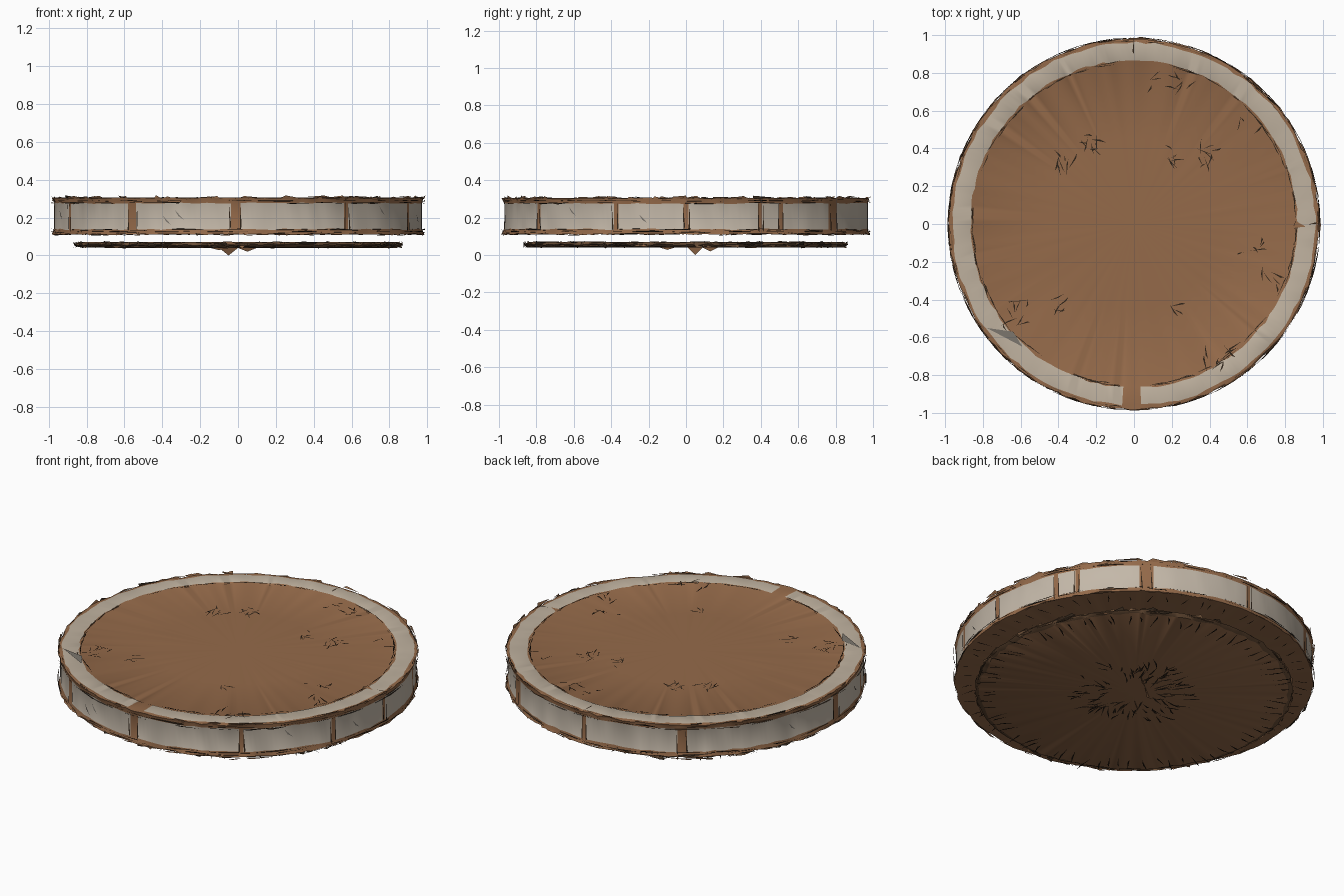
import bpy, bmesh, math, random
from mathutils import Vector

if "Cube" in bpy.data.objects:
    bpy.data.objects.remove(bpy.data.objects["Cube"])

random.seed(7)
N = 240                      # one and a half degrees per face
TAU = math.tau


def material(name, rgb):
    m = bpy.data.materials.new(name)
    m.diffuse_color = (*rgb, 1)
    m.use_nodes = True
    m.node_tree.nodes["Principled BSDF"].inputs["Base Color"].default_value = m.diffuse_color
    return m


BROWN = material("clay brown", (0.30, 0.145, 0.068))
PALE = material("pale stone", (0.52, 0.44, 0.345))
DARK = material("crack dark", (0.030, 0.018, 0.010))
UMBER = material("umber edge", (0.16, 0.085, 0.042))
GREY = material("stone grey", (0.20, 0.18, 0.155))
WALL = material("wall stone", (0.55, 0.48, 0.395))
MATS = [BROWN, PALE, DARK, UMBER, GREY, WALL]


def finish(bm, name, smooth=False):
    me = bpy.data.meshes.new(name)
    bm.to_mesh(me)
    bm.free()
    for m in MATS:
        me.materials.append(m)
    ob = bpy.data.objects.new(name, me)
    bpy.context.collection.objects.link(ob)
    if smooth:
        bpy.context.view_layer.objects.active = ob
        ob.select_set(True)
        bpy.ops.object.shade_smooth_by_angle(angle=math.radians(35))
        ob.select_set(False)
    return ob


def polar(r, a, z):
    return Vector((r * math.cos(a), r * math.sin(a), z))


def jit(s):
    return random.uniform(-s, s)


def lathe(name, rows, rule):
    """Revolve rows of (radius, z, radius jitter, z jitter), top centre to bottom centre."""
    bm = bmesh.new()
    rings = []
    for r, z, jr, jz in rows:
        if r == 0:
            rings.append([bm.verts.new((0, 0, z))] * N)
            continue
        # jitter every second point, the ones between follow the average
        dr = [jit(jr) for _ in range(N // 2)]
        dz = [jit(jz) for _ in range(N // 2)]
        ring = []
        for i in range(N):
            k, n = i // 2, (i + i % 2) // 2 % (N // 2)
            ring.append(bm.verts.new(polar(r + (dr[k] + dr[n]) / 2, TAU * (i - 0.5) / N,
                                           z + (dz[k] + dz[n]) / 2)))
        rings.append(ring)
    for b, (up, lo) in enumerate(zip(rings, rings[1:])):
        for i in range(N):
            j = (i + 1) % N
            f = bm.faces.new(list(dict.fromkeys((up[i], lo[i], lo[j], up[j]))))
            f.material_index = rule(b, i * 360 / N)
    return finish(bm, name, True)


# Round slab: brown core, pale top border and pale wall blocks between brown joints
WALL_JOINTS = {0: 0.8, 24: 0.8, 31: 0.8, 54: 1.6, 90: 0.8, 123.5: 1.6, 182: 1.6,
               204: 0.8, 235: 1.6, 269: 1.6, 306: 0.9, 337: 0.8}       # degrees: half width
TOP_JOINTS = {269.6: 3.1}


def in_joint(deg, joints):
    return any(abs((deg - a + 180) % 360 - 180) < w for a, w in joints.items())


def slab_colour(band, deg):
    if band == 3:
        return 0 if in_joint(deg, TOP_JOINTS) else 1
    if band == 6:
        return 0 if in_joint(deg, WALL_JOINTS) else 5
    return 0


lathe("round_slab", [
    (0, 0.302, 0, 0), (0.45, 0.302, 0, 0.001), (0.855, 0.300, 0.003, 0.001),
    (0.866, 0.305, 0.006, 0.001), (0.960, 0.305, 0.006, 0.001),
    (0.980, 0.303, 0.006, 0.004), (0.972, 0.276, 0.001, 0.004),
    (0.972, 0.138, 0.001, 0.004), (0.980, 0.112, 0.006, 0.004),
    (0.860, 0.114, 0.005, 0.002), (0, 0.118, 0, 0)], slab_colour)

# Thin base disc hanging below the slab, with a ragged edge
lathe("base_disc", [
    (0, 0.070, 0, 0), (0.845, 0.068, 0.01, 0.004), (0.868, 0.056, 0.006, 0.004),
    (0.845, 0.044, 0.01, 0.004), (0, 0.040, 0, 0)],
    lambda b, d: 3 if b in (1, 2) else 0)


def triangles(name, tris):
    bm = bmesh.new()
    for pts, mat in tris:
        bm.faces.new([bm.verts.new(p) for p in pts]).material_index = mat
    return finish(bm, name)


# Flaked splinters along the rims
def rim_splinters(name, z, count, spread, sign, radius, mats):
    tris = []
    for _ in range(count):
        a, w = random.uniform(0, TAU), random.uniform(0.02, 0.09)
        r = radius + jit(0.005)
        tris.append(((polar(r, a - w, z + jit(spread)),
                      polar(r, a + w, z + jit(spread)),
                      polar(r + random.uniform(0, 0.008), a + jit(w),
                            z + sign * random.uniform(0.004, 0.016))), random.choice(mats)))
    return triangles(name, tris)


rim_splinters("top_rim_splinters", 0.302, 70, 0.008, 1, 0.979, (0, 0, 0, 3, 2))
rim_splinters("bottom_rim_splinters", 0.113, 70, 0.008, -0.5, 0.979, (0, 0, 3, 2))
rim_splinters("base_edge_upper_splinters", 0.060, 60, 0.012, 1, 0.865, (0, 3, 3, 2))
rim_splinters("base_edge_lower_splinters", 0.052, 60, 0.012, -1, 0.865, (0, 3, 3, 2))


# Thin cracks: slivers laid flat at a height, each along a direction
def sliver(r, a, z, direction, length, width, mat=2):
    c = polar(r, a, z)
    d = Vector((math.cos(direction), math.sin(direction), 0)) * length / 2
    n = Vector((-d.y, d.x, 0)).normalized() * width
    return ((c - d, c + d, c + n + d * jit(0.8)), mat)


cracks = []
for cx, cy, count in ((-0.23, 0.43, 9), (-0.38, 0.33, 7), (0.22, 0.37, 6), (0.4, 0.36, 9),
                      (0.25, 0.75, 6), (-0.4, -0.42, 5), (0.62, -0.14, 5), (0.42, -0.72, 6),
                      (0.23, -0.43, 3), (0.74, -0.3, 5), (-0.6, -0.4, 5), (0.53, -0.67, 4),
                      (-0.65, -0.5, 5), (0.6, 0.55, 3), (0.1, 0.75, 3)):
    for _ in range(count):
        x, y = cx + jit(0.06), cy + jit(0.05)
        cracks.append(sliver(math.hypot(x, y), math.atan2(y, x), 0.305, random.uniform(0, TAU),
                             random.uniform(0.03, 0.10), random.uniform(0.004, 0.010)))
for _ in range(75):          # seam between the core and the border
    a = random.uniform(0, TAU)
    cracks.append(sliver(0.857 + jit(0.006), a, 0.307, a + math.pi / 2 + jit(0.08),
                         random.uniform(0.08, 0.16), 0.005))
for _ in range(40):          # outer edge of the border
    a = random.uniform(0, TAU)
    cracks.append(sliver(0.972 + jit(0.004), a, 0.307, a + math.pi / 2 + jit(0.06),
                         random.uniform(0.06, 0.14), 0.005, random.choice((2, 3))))
cracks.append(sliver(0.945, math.pi / 2, 0.308, math.pi / 2, 0.09, 0.008))
cracks.append(sliver(0.95, 0, 0.308, 0.1, 0.06, 0.008))
cracks.append(sliver(0.875, -0.02, 0.3075, 0.1, 0.07, 0.035, 0))
triangles("top_cracks", cracks)

# Cracks under the base: a ring of spokes near the middle and short ones at the edge
under = []
for i in range(110):
    a = random.uniform(0, TAU)
    under.append(sliver(random.uniform(0.14, 0.34), a, 0.037, a + jit(0.6),
                        random.uniform(0.05, 0.13), 0.010))
for i in range(75):
    a = TAU * (i + jit(0.4)) / 75
    under.append(sliver(0.80 + jit(0.03), a, 0.037, a + jit(0.3), random.uniform(0.06, 0.14), 0.009))
for i in range(60):          # tile lines on the slab's underside
    a = TAU * (i + jit(0.4)) / 60
    under.append(sliver(0.91, a, 0.107, a + jit(0.5), random.uniform(0.05, 0.10), 0.006))
triangles("base_cracks", under)

# Dark joint lines and creases on the wall blocks
marks = []
for deg, half in WALL_JOINTS.items():
    for side in (-1, 1):
        a = math.radians(deg + side * half)
        marks.append(((polar(0.977, a, 0.135), polar(0.977, a + 0.009, 0.14 + jit(0.02)),
                       polar(0.977, a + jit(0.006), 0.28)), 2))
for deg in range(8, 360, 12):
    for z in (0.136, 0.278, 0.125, 0.29):
        a, w = math.radians(deg + jit(5)), random.uniform(0.06, 0.12)
        marks.append(((polar(0.987, a - w, z), polar(0.987, a + w, z + jit(0.006)),
                       polar(0.987, a + jit(w), z + jit(0.008))), random.choice((2, 3))))
for deg, z in ((250, 0.22), (246, 0.19), (345, 0.2), (195, 0.22), (160, 0.21), (320, 0.24)):
    a = math.radians(deg)
    marks.append(((polar(0.976, a, z + 0.02), polar(0.976, a + 0.05, z - 0.03),
                   polar(0.976, a + 0.02, z - 0.012)), 4))
triangles("wall_creases", marks)

# Dented grey chip on the top border
chip = [Vector(p) for p in ((-0.78, -0.55, 0.309), (-0.59, -0.65, 0.309), (-0.64, -0.57, 0.309))]
triangles("border_chip", [(chip, 4)])

# Loose flakes hanging from the base
flakes = []
for x, y, depth in ((-0.05, 0.05, 0.0), (0.05, 0.13, 0.02), (-0.1, -0.1, 0.028)):
    flakes.append(((Vector((x - 0.05, y - 0.04, 0.040)), Vector((x + 0.05, y + 0.04, 0.040)),
                    Vector((x, y, depth))), 0))
triangles("base_flakes", flakes)
